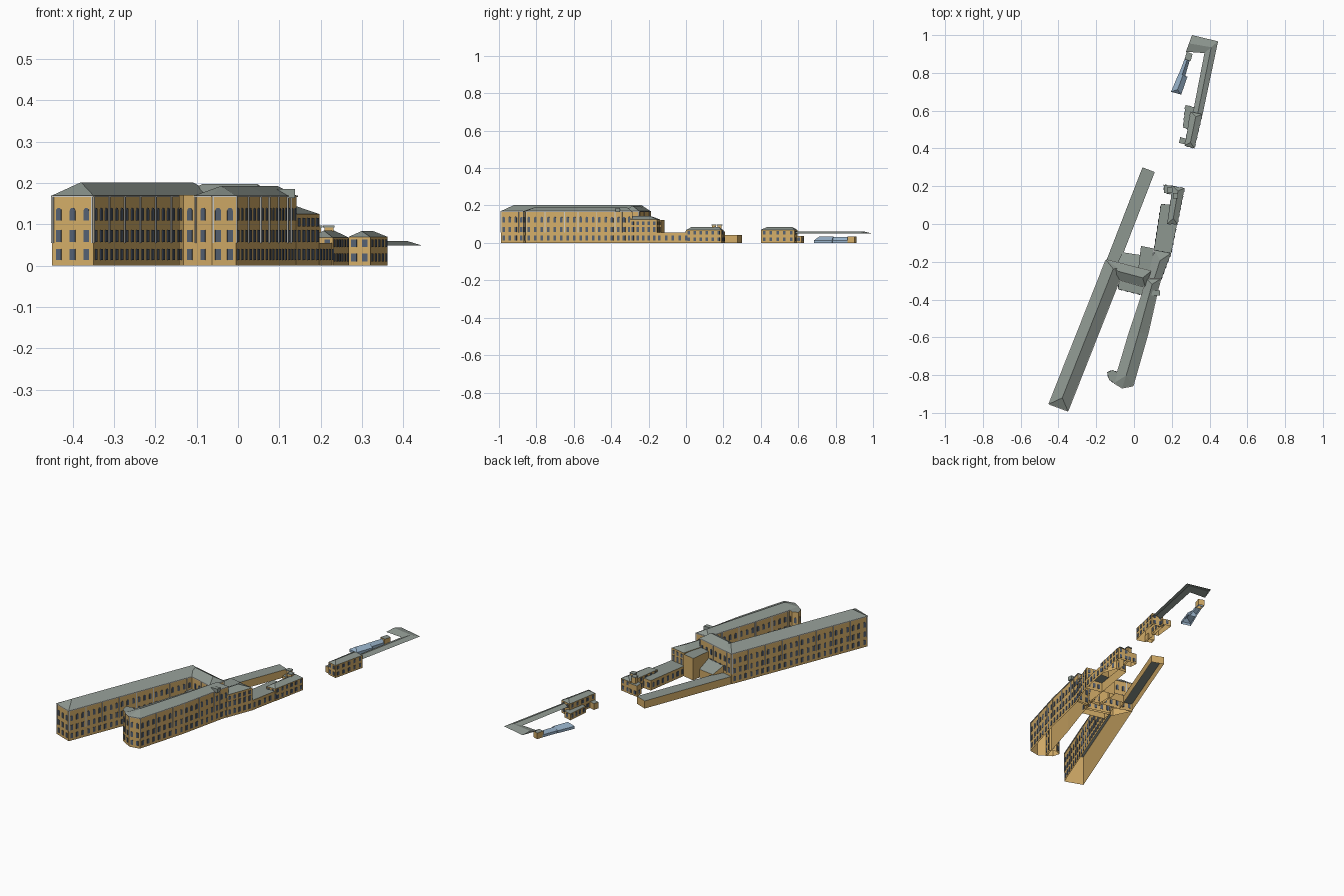
import bpy, bmesh, math
from mathutils import Vector

cube = bpy.data.objects.get("Cube")
if cube:
    bpy.data.objects.remove(cube, do_unlink=True)


def material(name, rgb):
    m = bpy.data.materials.new(name)
    m.use_nodes = True
    m.diffuse_color = (*rgb, 1)
    bsdf = next(n for n in m.node_tree.nodes if n.type == 'BSDF_PRINCIPLED')
    bsdf.inputs["Base Color"].default_value = (*rgb, 1)
    bsdf.inputs["Roughness"].default_value = 0.9
    return m


WALL = material("sandstone", (0.66, 0.42, 0.14))
ROOF = material("slate roof", (0.27, 0.31, 0.28))
PANE = material("window pane", (0.09, 0.12, 0.17))
PALE = material("pale trim", (0.62, 0.62, 0.58))
GLASS = material("greenhouse glass", (0.31, 0.44, 0.58))

LOW, MID, HIGH = (0.014, 0.040, False), (0.058, 0.086, False), (0.110, 0.140, True)
TALL = [LOW, MID, HIGH]
HOUSE = [(0.010, 0.030, False), (0.045, 0.063, False)]


def finish(name, bm, mats):
    mesh = bpy.data.meshes.new(name)
    bm.to_mesh(mesh)
    bm.free()
    for m in mats:
        mesh.materials.append(m)
    obj = bpy.data.objects.new(name, mesh)
    bpy.context.collection.objects.link(obj)
    return obj


def plate(bm, base, along, out, shape, depth):
    """Thin raised plate; shape is a list of (distance along wall, height)."""
    def ring(d):
        return [bm.verts.new(base + along * u + out * d + Vector((0, 0, z))) for u, z in shape]
    back, front = ring(0), ring(depth)
    bm.faces.new(front)
    for i in range(len(shape)):
        j = (i + 1) % len(shape)
        bm.faces.new((back[i], back[j], front[j], front[i]))


def opening(u, low, high, arched, half=0.0068):
    if not arched:
        return [(u - half, low), (u + half, low), (u + half, high), (u - half, high)]
    arch = [(u + half * math.cos(a), high - half + half * math.sin(a))
            for a in (math.pi * k / 6 for k in range(7))]
    return [(u - half, low), (u + half, low)] + arch


def facade(name, outline, rows, pitch, eave, trim):
    """Windows, downpipes and cornice along each edge of a wall outline."""
    panes, pale = bmesh.new(), bmesh.new()
    for a, b in zip(outline, outline[1:] + outline[:1]):
        p, q = Vector((*a, 0)), Vector((*b, 0))
        length = (q - p).length
        if length < 0.03:
            continue
        along = (q - p).normalized()
        out = Vector((along.y, -along.x, 0))
        count = max(1, round(length / pitch))
        step = length / count
        for i in range(count):
            for low, high, arched in rows:
                plate(panes, p, along, out, opening((i + 0.5) * step, low, high, arched), 0.002)
        if trim:
            plate(pale, p, along, out, [(0, eave - 0.004), (length, eave - 0.004),
                                        (length, eave), (0, eave)], 0.003)
            for i in range(0, count + 1, 3):
                u = min(max(i * step, 0.003), length - 0.003)
                plate(pale, p, along, out, [(u - 0.002, 0.055), (u + 0.002, 0.055),
                                            (u + 0.002, eave), (u - 0.002, eave)], 0.003)
    finish(name + "_windows", panes, [PANE])
    if trim:
        finish(name + "_trim", pale, [PALE])
    else:
        pale.free()


def wing(name, stations, eave, ridge, hips=(0, 0), nose=None, rows=None, pitch=0.034,
         trim=False, walls=True, mats=(WALL, ROOF)):
    """Pitched range along stations of (left point, right point), open below."""
    bm = bmesh.new()
    left = [Vector((*s[0], eave)) for s in stations]
    right = [Vector((*s[1], eave)) for s in stations]
    mid = [(l + r) / 2 for l, r in zip(left, right)]
    top = [m.copy() for m in mid]
    top[0] += (mid[1] - mid[0]).normalized() * hips[0]
    top[-1] += (mid[-2] - mid[-1]).normalized() * hips[1]
    for t in top:
        t.z = ridge

    def face(points, index):
        bm.faces.new([bm.verts.new(p) for p in points]).material_index = index

    for i in range(len(stations) - 1):
        face((right[i], right[i + 1], top[i + 1], top[i]), 1)
        face((left[i + 1], left[i], top[i], top[i + 1]), 1)
    front = [left[0]] + ([Vector((*nose, eave))] if nose else []) + [right[0]]
    for a, b in zip(front, front[1:]):
        face((a, b, top[0]), 1 if hips[0] else 0)
    face((right[-1], left[-1], top[-1]), 1 if hips[1] else 0)
    outline = right + left[::-1] + front[1:-1]
    if walls:
        for a, b in zip(outline, outline[1:] + outline[:1]):
            face((a.xy.to_3d(), b.xy.to_3d(), b, a), 0)
    bmesh.ops.remove_doubles(bm, verts=bm.verts, dist=0.0001)
    finish(name, bm, mats)
    if rows:
        facade(name, [p.xy for p in outline], rows, pitch, eave, trim)


def block(name, corners, heights, rows=None):
    """Flat or lean-to block; one height per corner or a single height."""
    if not isinstance(heights, tuple):
        heights = (heights,) * len(corners)
    bm = bmesh.new()
    low = [bm.verts.new((*c, 0)) for c in corners]
    high = [bm.verts.new((*c, h)) for c, h in zip(corners, heights)]
    for i in range(len(corners)):
        j = (i + 1) % len(corners)
        bm.faces.new((low[i], low[j], high[j], high[i]))
    bm.faces.new(high).material_index = 1
    finish(name, bm, [WALL, ROOF])
    if rows:
        facade(name, corners, rows, 0.034, min(heights), False)


def box(name, centre, size, mat):
    bm = bmesh.new()
    bmesh.ops.create_cube(bm, size=1)
    bmesh.ops.scale(bm, vec=size, verts=bm.verts)
    bmesh.ops.translate(bm, vec=centre, verts=bm.verts)
    finish(name, bm, [mat])


# Long west range with its low rear extension
wing("west_range", [((-0.45, -0.953), (-0.35, -0.99)), ((-0.148, -0.19), (-0.05, -0.23))],
     0.17, 0.202, hips=(0.055, 0.03), rows=TALL, trim=True)
block("west_rear_extension", [(-0.145, -0.19), (-0.08, -0.215), (0.11, 0.275), (0.045, 0.30)], 0.042)

# Bent east range with angled front and side bay
wing("east_range", [((-0.105, -0.842), (-0.005, -0.857)), ((-0.025, -0.575), (0.074, -0.58)),
                    ((0.042, -0.375), (0.127, -0.345)), ((0.065, -0.29), (0.142, -0.29))],
     0.17, 0.193, hips=(0.05, 0.03), nose=(-0.063, -0.868), rows=TALL, trim=True)
block("east_front_bay", [(-0.132, -0.825), (-0.1, -0.845), (-0.08, -0.79),
                         (-0.112, -0.773), (-0.143, -0.785)], 0.171, TALL)
box("roof_dormer", (0.115, -0.365, 0.175), (0.045, 0.025, 0.022), ROOF)

# Cross link between the ranges
wing("cross_link", [((-0.147, -0.19), (-0.1, -0.29)), ((0.09, -0.25), (0.06, -0.335))],
     0.17, 0.198, hips=(0.04, 0.03), rows=TALL, trim=True)
block("link_terrace", [(-0.085, -0.345), (0.042, -0.376), (0.06, -0.32), (-0.075, -0.28)], 0.1, [LOW, MID])
block("link_lean_to", [(-0.09, -0.21), (0.04, -0.24), (0.04, -0.165), (-0.06, -0.15)],
      (0.085, 0.085, 0.045, 0.045))

# Stepped rear of the east range
wing("middle_block", [((0.065, -0.30), (0.142, -0.30)), ((0.11, -0.138), (0.197, -0.155))],
     0.125, 0.145, hips=(0, 0.05), rows=[LOW, MID, (0.095, 0.115, False)])
block("middle_annex", [(0.02, -0.26), (0.09, -0.26), (0.105, -0.13), (0.037, -0.116)], 0.122)
block("east_low_strip", [(0.105, -0.14), (0.196, -0.16), (0.232, 0.02), (0.205, 0.1), (0.143, 0.106)],
      0.055, [LOW])
wing("rear_lodge", [((0.175, 0.0), (0.23, 0.0)), ((0.205, 0.2), (0.268, 0.19))],
     0.068, 0.085, hips=(0.03, 0.02), rows=HOUSE)
block("lodge_annex", [(0.16, 0.165), (0.205, 0.155), (0.215, 0.2), (0.157, 0.208)], 0.06, HOUSE[:1])
for i, (x, y) in enumerate([(0.19, 0.18), (0.22, 0.15)]):
    box(f"lodge_chimney_{i}", (x, y, 0.075), (0.022, 0.022, 0.036), WALL)
    box(f"lodge_chimney_cap_{i}", (x, y, 0.095), (0.028, 0.028, 0.005), ROOF)

# Detached gatehouse and its annexes
wing("gatehouse", [((0.268, 0.415), (0.32, 0.40)), ((0.3, 0.595), (0.362, 0.58))],
     0.07, 0.084, hips=(0.025, 0.02), rows=HOUSE)
block("gatehouse_side_annex", [(0.238, 0.43), (0.275, 0.42), (0.282, 0.45), (0.245, 0.46)], 0.035)
block("gatehouse_rear_annex", [(0.26, 0.51), (0.3, 0.5), (0.317, 0.618), (0.272, 0.63)], 0.036, HOUSE[:1])

# Floating courtyard canopy
wing("courtyard_canopy", [((0.312, 0.59), (0.362, 0.575)), ((0.373, 0.905), (0.445, 0.967)),
                          ((0.275, 0.912), (0.307, 1.0))], 0.049, 0.06, walls=False, mats=(ROOF, ROOF))

# Greenhouse with its end shed
wing("greenhouse", [((0.196, 0.70), (0.25, 0.685)), ((0.236, 0.795), (0.283, 0.78))],
     0.014, 0.033, hips=(0.02, 0), mats=(GLASS, GLASS))
wing("greenhouse_tail", [((0.236, 0.79), (0.27, 0.78)), ((0.278, 0.9), (0.302, 0.89))],
     0.014, 0.031, mats=(GLASS, GLASS))
block("greenhouse_shed", [(0.268, 0.872), (0.3, 0.863), (0.31, 0.9), (0.279, 0.912)], 0.034)
